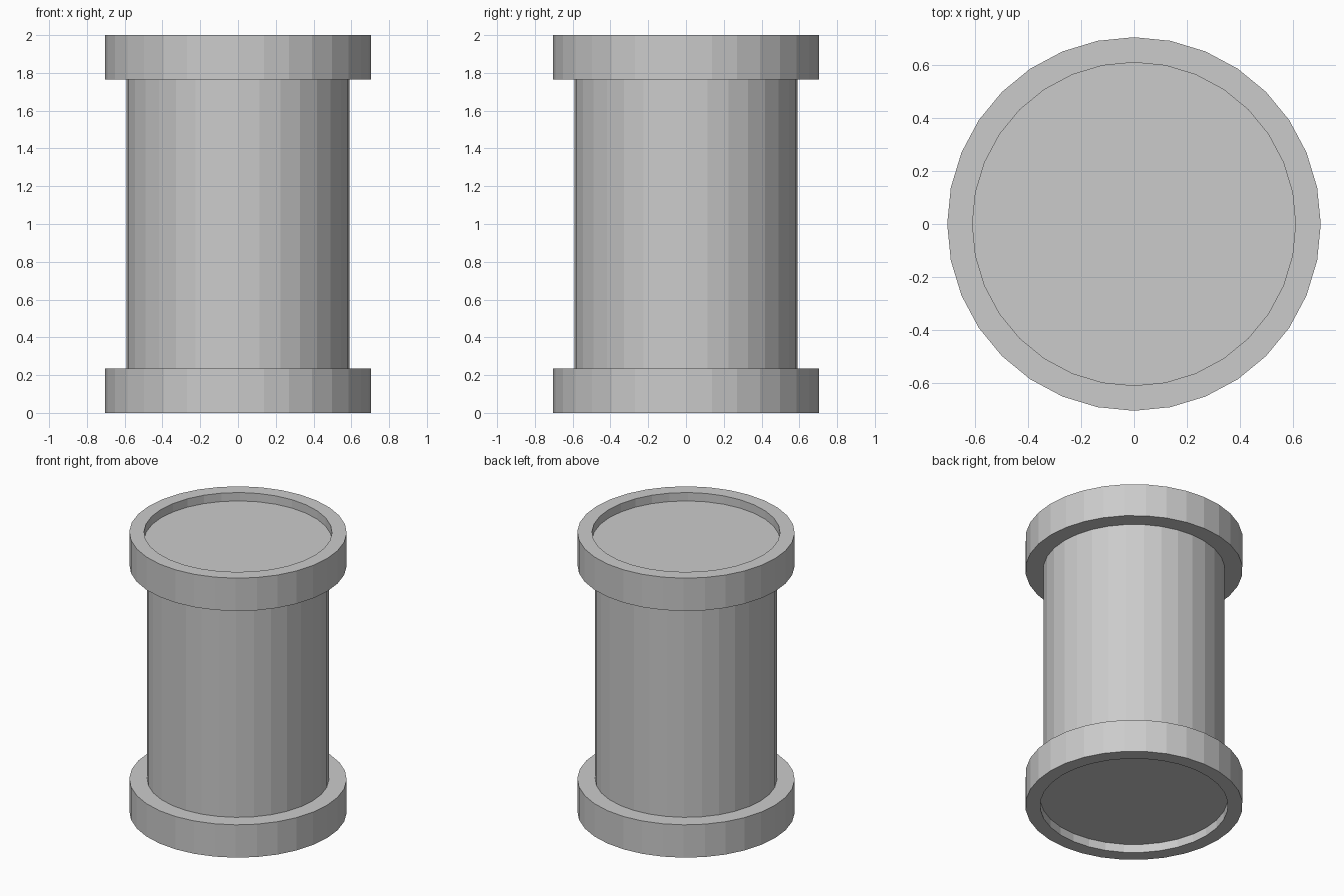
import bpy, bmesh, math

if "Cube" in bpy.data.objects:
    bpy.data.objects.remove(bpy.data.objects["Cube"])

SIDES = 32
R_FLANGE, R_BODY, R_RECESS = 0.705, 0.59, 0.61
HEIGHT, FLANGE, DEPTH = 2.0, 0.235, 0.06


def lathe(name, profile):
    """Revolve (radius, z) points around z and cap both ends."""
    bm = bmesh.new()
    rings = []
    for r, z in profile:
        rings.append([bm.verts.new((r * math.cos(2 * math.pi * i / SIDES),
                                    r * math.sin(2 * math.pi * i / SIDES), z))
                      for i in range(SIDES)])
    for a, b in zip(rings, rings[1:]):
        for i in range(SIDES):
            j = (i + 1) % SIDES
            bm.faces.new((a[i], a[j], b[j], b[i]))
    bm.faces.new(rings[0][::-1])
    bm.faces.new(rings[-1])
    bmesh.ops.recalc_face_normals(bm, faces=bm.faces)
    mesh = bpy.data.meshes.new(name)
    bm.to_mesh(mesh)
    bm.free()
    obj = bpy.data.objects.new(name, mesh)
    bpy.context.collection.objects.link(obj)
    return obj


# Lower half: recessed floor, rim, flange, then the shaft
lower = [(R_RECESS, DEPTH), (R_RECESS, 0), (R_FLANGE, 0),
         (R_FLANGE, FLANGE), (R_BODY, FLANGE)]
# Upper half is the same profile mirrored about mid height
upper = [(r, HEIGHT - z) for r, z in reversed(lower)]
lathe("flanged_drum", lower + upper)
